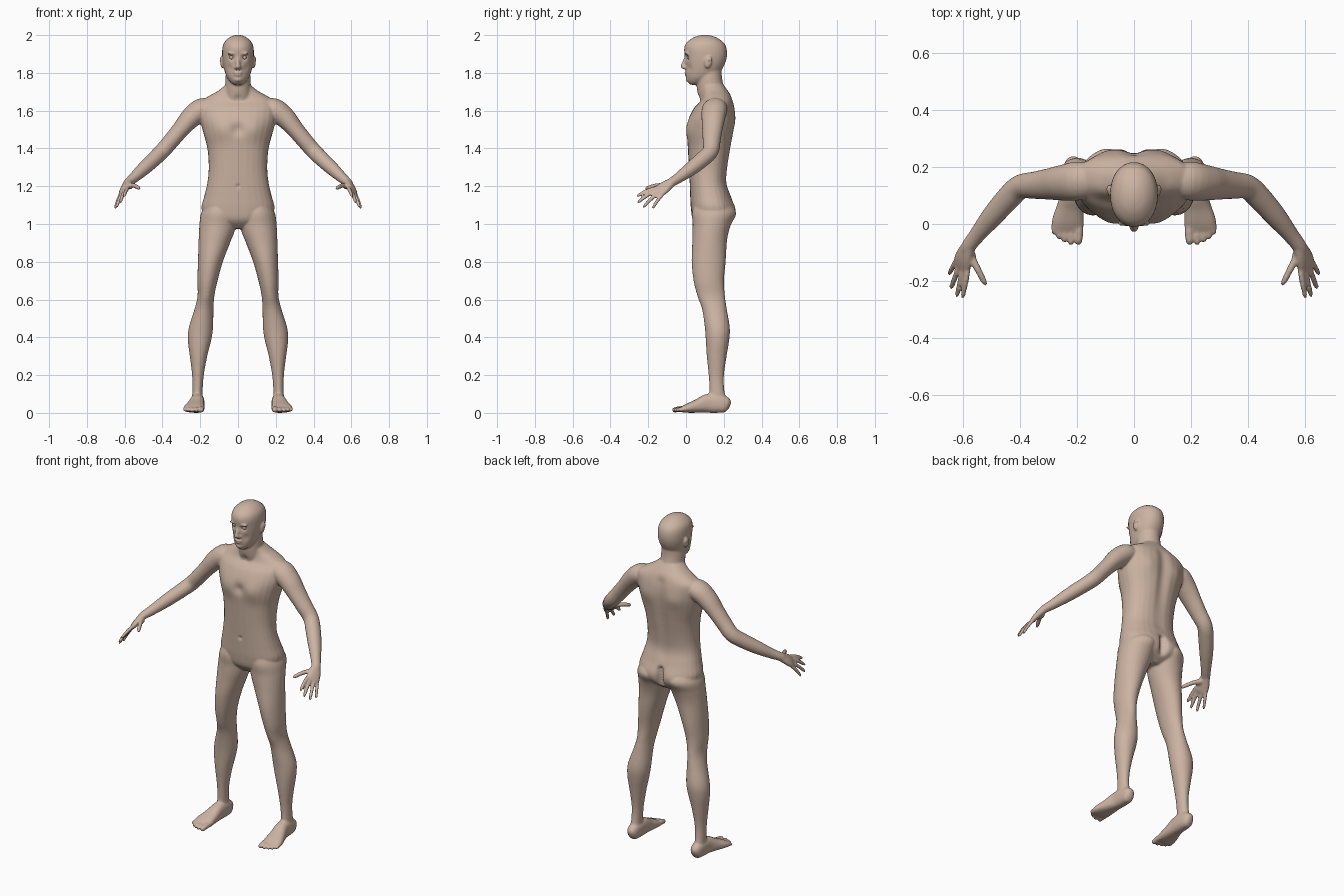
import bpy, bmesh, math
from mathutils import Vector, Matrix

SEG = 28
bm = bmesh.new()


def smooth_rows(rows, n=4):
    """Catmull-Rom interpolation of section rows."""
    out = []
    for i in range(len(rows) - 1):
        p = [rows[max(0, min(len(rows) - 1, i + k))] for k in (-1, 0, 1, 2)]
        for s in range(n):
            t = s / n
            out.append([0.5 * (2 * b + (c - a) * t + (2 * a - 5 * b + 4 * c - d) * t * t
                               + (3 * b - a - 3 * c + d) * t ** 3) for a, b, c, d in zip(*p)])
    return out + [list(rows[-1])]


def loft(rows, hint=(1, 0, 0), level=False, power=2.0, sides=(1,)):
    """Closed tube through rows (x, y, z, half width, half depth); level keeps rings horizontal."""
    rows = smooth_rows(rows)
    pts = [Vector(r[:3]) for r in rows]
    for sx in sides:
        rings = []
        for i, r in enumerate(rows):
            t = Vector((0, 0, 1)) if level else (pts[min(i + 1, len(pts) - 1)] - pts[max(i - 1, 0)]).normalized()
            u = Vector(hint)
            u = (u - u.dot(t) * t).normalized()
            v = t.cross(u)
            ring = []
            for k in range(SEG):
                a = 2 * math.pi * k / SEG
                c, s = math.cos(a), math.sin(a)
                c = math.copysign(abs(c) ** (2 / power), c)
                s = math.copysign(abs(s) ** (2 / power), s)
                q = pts[i] + u * c * max(r[3], .002) + v * s * max(r[4], .002)
                ring.append(bm.verts.new((q.x * sx, q.y, q.z)))
            rings.append(ring)
        for a, b in zip(rings, rings[1:]):
            for k in range(SEG):
                bm.faces.new((a[k], a[k - 1], b[k - 1], b[k]))
        bm.faces.new(rings[0])
        bm.faces.new(rings[-1][::-1])


def stack(rows, **kw):
    """Level loft from (z, left/inner x, right/outer x, front y, back y)."""
    loft([((a + b) / 2, (f + k) / 2, z, (b - a) / 2, (k - f) / 2) for z, a, b, f, k in rows],
         level=True, **kw)


def centred(rows, **kw):
    stack([(z, -w, w, f, b) for z, w, f, b in rows], **kw)


def blob(c, size, sides=(1,)):
    for sx in sides:
        m = Matrix.Translation((c[0] * sx, c[1], c[2])) @ Matrix.Diagonal((*size, 1))
        bmesh.ops.create_uvsphere(bm, u_segments=20, v_segments=12, radius=1, matrix=m)


def digit(base, tip, r, lift):
    """Finger or toe: tapered, slightly arched tube with a rounded tip."""
    a, b = Vector(base), Vector(tip)
    rows = []
    for t, k in ((0, 1), (.3, 1), (.6, .95), (.85, .85), (.96, .6), (1, .2)):
        p = a.lerp(b, t) + Vector((0, 0, lift * math.sin(math.pi * t)))
        rows.append((*p, r * k, r * k))
    loft(rows, hint=(1, .3, .1), sides=BOTH)


BOTH = (1, -1)

# Torso (z, half width, front, back)
centred([(.975, .05, .08, .19), (1.02, .16, .038, .245), (1.08, .193, .026, .258),
         (1.15, .178, .022, .237), (1.22, .162, .019, .216), (1.3, .155, .015, .221),
         (1.4, .162, .01, .238), (1.48, .183, .006, .252), (1.55, .2, .013, .26),
         (1.61, .205, .04, .259), (1.65, .195, .075, .25), (1.68, .15, .085, .238),
         (1.705, .105, .085, .222), (1.735, .068, .075, .2)], power=2.3)
# Neck
centred([(1.62, .08, .08, .235), (1.68, .075, .064, .22), (1.73, .068, .056, .2),
         (1.78, .066, .055, .19), (1.84, .06, .06, .19)])
# Head
centred([(1.737, .018, .025, .06), (1.75, .038, .011, .1), (1.775, .058, .003, .15),
         (1.81, .071, 0, .185), (1.85, .08, -.003, .207), (1.89, .084, -.007, .217),
         (1.93, .083, -.01, .215), (1.96, .074, .003, .2), (1.985, .05, .035, .166),
         (1.997, .025, .066, .135), (2.001, .006, .09, .11)], power=2.1)
# Nose, brow, lips and chin
loft([(0, .004, 1.892, .008, .008), (0, -.006, 1.865, .009, .011), (0, -.014, 1.842, .012, .014),
      (0, -.014, 1.829, .015, .014), (0, -.008, 1.82, .011, .008)], level=True)
blob((.012, -.003, 1.828), (.009, .011, .008), BOTH)
blob((.032, .002, 1.902), (.026, .011, .007), BOTH)
blob((0, .002, 1.801), (.024, .012, .005))
blob((0, .004, 1.789), (.02, .012, .006))
blob((0, .014, 1.765), (.022, .016, .014))
# Ears
blob((.083, .115, 1.856), (.011, .019, .033), BOTH)
blob((.09, .122, 1.866), (.007, .016, .022), BOTH)

# Legs (z, inner x, outer x, front, back)
stack([(1.12, .03, .16, .05, .22), (1.06, .006, .195, .032, .257), (1.0, .008, .204, .035, .238),
       (.95, .022, .207, .034, .224), (.9, .042, .209, .033, .216), (.8, .08, .212, .03, .21),
       (.7, .108, .215, .04, .201), (.62, .125, .214, .06, .206), (.55, .13, .23, .085, .216),
       (.45, .132, .261, .1, .232), (.38, .143, .265, .105, .228), (.3, .163, .255, .11, .215),
       (.2, .181, .243, .12, .201), (.12, .187, .242, .124, .203), (.05, .187, .244, .12, .218),
       (.02, .192, .24, .13, .215)], sides=BOTH)
# Feet and toes
loft([(.215, .232, .036, .012, .018), (.214, .215, .042, .03, .04), (.214, .17, .05, .036, .05),
      (.216, .115, .05, .038, .05), (.224, .06, .036, .047, .036), (.232, .01, .025, .056, .025),
      (.234, -.02, .018, .054, .016), (.234, -.03, .014, .045, .01)], power=2.4, sides=BOTH)
for x, tip, r in ((.194, -.073, .0165), (.22, -.074, .0125), (.242, -.066, .012),
                  (.262, -.054, .0115), (.279, -.036, .011)):
    digit((x, .005, .02), (x + .002, tip, .012), r, .004)

# Arms
loft([(.12, .158, 1.615, .05, .045), (.19, .152, 1.608, .068, .058), (.25, .145, 1.562, .063, .055),
      (.3, .14, 1.505, .055, .046), (.35, .136, 1.445, .048, .043), (.4, .13, 1.387, .043, .042),
      (.443, .09, 1.345, .043, .04), (.5, .025, 1.292, .038, .036), (.55, -.037, 1.246, .029, .028),
      (.58, -.076, 1.221, .026, .023), (.59, -.095, 1.208, .026, .02)],
     hint=(.3, 1, 0), sides=BOTH)
# Palms
loft([(.574, -.066, 1.227, .022, .02), (.588, -.095, 1.208, .031, .02),
      (.599, -.122, 1.188, .038, .018), (.606, -.145, 1.171, .039, .014),
      (.61, -.155, 1.163, .034, .01)], hint=(.04, .04, -.034), power=2.4, sides=BOTH)
# Fingers and thumbs
for base, tip, r in (((.584, -.16, 1.19), (.603, -.262, 1.145), .0105),
                     ((.598, -.155, 1.178), (.624, -.257, 1.112), .0108),
                     ((.612, -.143, 1.165), (.644, -.228, 1.086), .0105),
                     ((.624, -.127, 1.152), (.651, -.178, 1.08), .0098),
                     ((.577, -.105, 1.206), (.52, -.216, 1.187), .0125)):
    digit(base, tip, r, .006)
blob((.572, -.118, 1.2), (.018, .026, .016), BOTH)

# Fuse all volumes into a single skin
bmesh.ops.recalc_face_normals(bm, faces=bm.faces[:])
rough = bpy.data.meshes.new("rough_body")
bm.to_mesh(rough)
bm.free()
body = bpy.data.objects.new("body", rough)
bpy.context.collection.objects.link(body)
remesh = body.modifiers.new("fuse", 'REMESH')
remesh.mode = 'VOXEL'
remesh.voxel_size = .006
relax = body.modifiers.new("relax", 'SMOOTH')
relax.factor = .5
relax.iterations = 4
deps = bpy.context.evaluated_depsgraph_get()
skin = bpy.data.meshes.new_from_object(body.evaluated_get(deps))
body.modifiers.clear()
body.data = skin

# Soft sculpting: (x, y, z, radius, push in x, push in y)
dents = [(.033, .002, 1.882, .014, 0, .013), (.045, .015, 1.825, .018, 0, .005),
         (0, .0, 1.795, .006, 0, .004), (.085, .01, 1.5, .055, 0, -.012),
         (0, .005, 1.5, .03, 0, .012), (0, .02, 1.2, .01, 0, .008),
         (.08, .255, 1.06, .05, 0, .01), (.095, .25, 1.55, .05, 0, .008),
         (0, .075, 1.665, .02, 0, .008), (.095, .125, 1.858, .008, -.006, 0)]
dents += [(0, .25, 1.2 + .04 * i, .032, 0, -.009) for i in range(12)]     # spine
dents += [(0, .255, 1.0 + .018 * i, .018, 0, -.022) for i in range(7)]    # seat cleft
for x, y, z, r, px, py in dents:
    for s in (BOTH if x else (1,)):
        c = Vector((x * s, y, z))
        for v in skin.vertices:
            if abs(v.co.z - z) < 2.5 * r:
                w = math.exp(-(v.co - c).length_squared / (r * r))
                v.co.x += px * s * w
                v.co.y += py * w
skin.polygons.foreach_set("use_smooth", [True] * len(skin.polygons))

tan = bpy.data.materials.new("skin_tan")
tan.diffuse_color = (.6, .45, .36, 1)
skin.materials.clear()
skin.materials.append(tan)

# Eyes
for s, side in ((1, "left"), (-1, "right")):
    bpy.ops.mesh.primitive_uv_sphere_add(segments=20, ring_count=12, radius=.0125,
                                         location=(.033 * s, .018, 1.882))
    eye = bpy.context.object
    eye.name = side + "_eye"
    eye.data.materials.append(tan)
    bpy.ops.object.shade_smooth()
